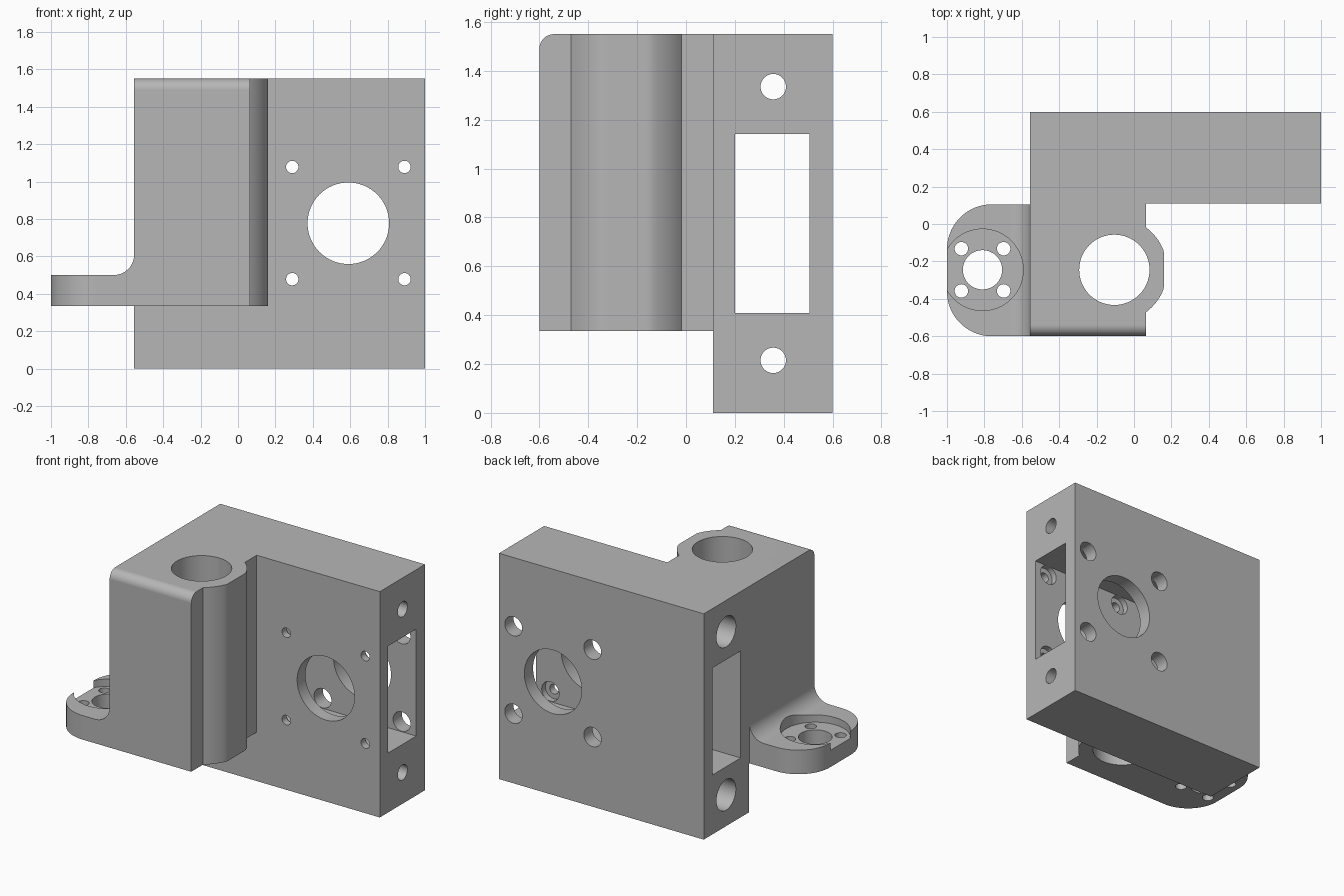
import bpy, bmesh
from math import cos, sin, pi, radians
from mathutils import Vector

if "Cube" in bpy.data.objects:
    bpy.data.objects.remove(bpy.data.objects["Cube"], do_unlink=True)

grey = bpy.data.materials.new("plain_grey")
grey.use_nodes = True
colour = (0.47, 0.47, 0.47, 1)
grey.diffuse_color = colour
grey.node_tree.nodes["Principled BSDF"].inputs["Base Color"].default_value = colour


def prism(name, pts, axis, lo, hi):
    """Extrude a 2D outline along an axis; outline is (y,z), (x,z) or (x,y)."""
    def place(p, d):
        return {"x": (d, p[0], p[1]), "y": (p[0], d, p[1]), "z": (p[0], p[1], d)}[axis]
    bm = bmesh.new()
    face = bm.faces.new([bm.verts.new(place(p, lo)) for p in pts])
    ext = bmesh.ops.extrude_face_region(bm, geom=[face])["geom"]
    shift = Vector(place((0, 0), hi - lo))
    bmesh.ops.translate(bm, vec=shift, verts=[v for v in ext if isinstance(v, bmesh.types.BMVert)])
    bmesh.ops.recalc_face_normals(bm, faces=bm.faces)
    mesh = bpy.data.meshes.new(name)
    bm.to_mesh(mesh)
    bm.free()
    mesh.materials.append(grey)
    obj = bpy.data.objects.new(name, mesh)
    bpy.context.collection.objects.link(obj)
    return obj


def box(name, x, y, z):
    return prism(name, [(x[0], y[0]), (x[1], y[0]), (x[1], y[1]), (x[0], y[1])], "z", *z)


def arc(c, r, start, end, n):
    steps = [radians(start + (end - start) * i / n) for i in range(n + 1)]
    return [(c[0] + r * cos(a), c[1] + r * sin(a)) for a in steps]


def rod(name, c, r, axis, lo, hi, n=64):
    return prism(name, arc(c, r, 0, 360, n)[:-1], axis, lo, hi)


def combine(target, other, operation):
    mod = target.modifiers.new(operation, "BOOLEAN")
    mod.operation, mod.solver, mod.object = operation, "EXACT", other
    bpy.context.view_layer.objects.active = target
    bpy.ops.object.modifier_apply(modifier=mod.name)
    bpy.data.objects.remove(other, do_unlink=True)


LEFT, TOP, BASE, MID = -0.555, 1.55, 0.335, -0.245
bore = (-0.105, MID)
coupling = (-0.81, MID)

# Motor plate, the main body
bracket = box("motor_bracket", (LEFT, 1), (0.11, 0.6), (0, TOP))

# Bearing block with rounded top front edge
outline = [(0.15, TOP), (0.15, BASE), (-0.6, BASE)] + arc((-0.54, TOP - 0.06), 0.06, 180, 90, 10)
combine(bracket, prism("bearing_block", outline, "x", LEFT, 0.065), "UNION")

# Rounded boss around the bore, flattened on its outer side
boss = [(min(x, 0.16), y) for x, y in arc(bore, 0.283, -90, 90, 48)]
combine(bracket, prism("bore_boss", boss, "z", BASE, TOP), "UNION")

# Side flange with rounded corners
corner = 0.24
outline = ([(-0.5, -0.6), (-0.5, 0.105)]
           + arc((-1 + corner, 0.105 - corner), corner, 90, 180, 20)
           + arc((-1 + corner, -0.6 + corner), corner, 180, 270, 20))
combine(bracket, prism("side_flange", outline, "z", BASE, 0.5), "UNION")

# Concave fillet from flange to block
outline = [(-0.52, 0.61), (-0.52, 0.45), (-0.665, 0.45)] + arc((-0.665, 0.61), 0.11, -90, 0, 14)
combine(bracket, prism("flange_fillet", outline, "y", -0.6, 0.105), "UNION")

# Bearing bore, coupling recess and coupling holes
cuts = [rod("bearing_bore", bore, 0.188, "z", 0.2, 1.7),
        rod("coupling_recess", coupling, 0.218, "z", 0.45, 0.8),
        rod("coupling_hole", coupling, 0.105, "z", 0.2, 0.6)]
for sx in (-1, 1):
    for sy in (-1, 1):
        spot = (coupling[0] + sx * 0.113, MID + sy * 0.113)
        cuts.append(rod("flange_screw_hole", spot, 0.036, "z", 0.2, 0.6, 32))

# Rectangular tunnel along the plate
cuts.append(box("tunnel", (-0.8, 1.2), (0.2, 0.505), (0.408, 1.142)))

# Stepped mounting holes along the plate
for z in (0.215, 1.335):
    cuts.append(rod("mount_hole", (0.357, z), 0.052, "x", -0.8, 1.2, 40))
    cuts.append(rod("mount_counterbore", (0.357, z), 0.105, "x", -0.8, 0.8, 48))

# Motor opening and stepped motor screw holes
cuts.append(rod("motor_opening", (0.59, 0.777), 0.218, "y", 0, 0.8))
for x in (0.29, 0.89):
    for z in (0.478, 1.078):
        cuts.append(rod("motor_screw_hole", (x, z), 0.033, "y", 0, 0.8, 32))
        cuts.append(rod("motor_counterbore", (x, z), 0.066, "y", 0.16, 0.8, 40))

for cutter in cuts:
    combine(bracket, cutter, "DIFFERENCE")

# Smooth curved walls, crisp edges
bpy.ops.object.select_all(action="DESELECT")
bracket.select_set(True)
bpy.context.view_layer.objects.active = bracket
bpy.ops.object.shade_smooth_by_angle(angle=radians(25))
weighted = bracket.modifiers.new("even_shading", "WEIGHTED_NORMAL")
weighted.keep_sharp = True
